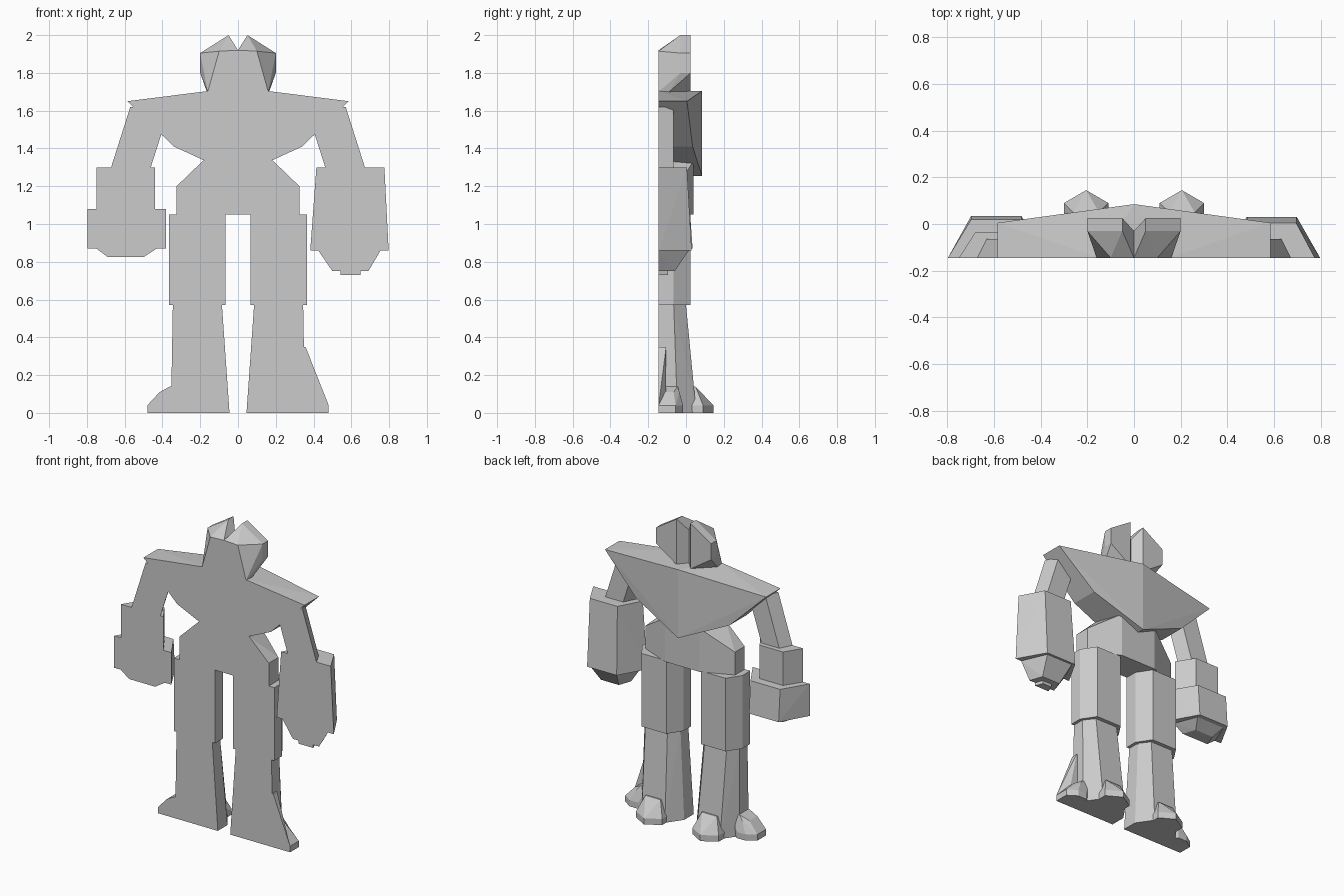
import bpy
import bmesh

cube = bpy.data.objects.get("Cube")
if cube:
    bpy.data.objects.remove(cube, do_unlink=True)

FRONT = -0.145  # flat front plane shared by every part
LEFT, RIGHT = 1, -1

grey = bpy.data.materials.new("plain_grey")
grey.use_nodes = True
grey.diffuse_color = (0.6, 0.6, 0.6, 1)
shader = grey.node_tree.nodes["Principled BSDF"]
shader.inputs["Base Color"].default_value = grey.diffuse_color


def ring(z, centre, width, depth, bevel=0.0, flank=0.0):
    """Level section: flat front, straight flanks, then a bevelled back."""
    points = []
    for sign in (LEFT, RIGHT):
        edge = centre + sign * width / 2
        points.append((edge, FRONT, z))
        points.append((edge, FRONT + flank, z))
        points.append((edge - sign * bevel, FRONT + depth, z))
    return points


def solid(name, side, *sections):
    """Faceted solid wrapped around its sections, mirrored by side."""
    bm = bmesh.new()
    for section in sections:
        for x, y, z in section:
            bm.verts.new((side * x, y, z))
    bmesh.ops.remove_doubles(bm, verts=bm.verts, dist=0.001)
    hull = bmesh.ops.convex_hull(bm, input=bm.verts)
    loose = set(hull["geom_interior"] + hull["geom_unused"])
    spare = [item for item in loose if isinstance(item, bmesh.types.BMVert)]
    bmesh.ops.delete(bm, geom=spare, context="VERTS")
    bmesh.ops.dissolve_limit(bm, angle_limit=0.01, verts=bm.verts, edges=bm.edges)
    bmesh.ops.recalc_face_normals(bm, faces=bm.faces)
    mesh = bpy.data.meshes.new(name)
    bm.to_mesh(mesh)
    bm.free()
    mesh.materials.append(grey)
    part = bpy.data.objects.new(name, mesh)
    bpy.context.collection.objects.link(part)


def block(name, side, low, high, **shape):
    """Solid with the same section at both ends."""
    solid(name, side, ring(z=low, **shape), ring(z=high, **shape))


# Wide chest with a ridge down the back
solid("chest", LEFT,
      ring(z=1.255, centre=0, width=0, depth=0.23),
      ring(z=1.41, centre=0, width=0.68, depth=0.18),
      ring(z=1.65, centre=0, width=1.17, depth=0.15),
      ring(z=1.705, centre=0, width=0.3, depth=0.23, bevel=0.15))

# Pelvis narrowing to the waist
hips = dict(centre=0, width=0.65, depth=0.185, bevel=0.2, flank=0.1)
solid("pelvis", LEFT,
      ring(z=1.05, **hips),
      ring(z=1.2, **hips),
      ring(z=1.335, centre=0, width=0.37, depth=0.185, bevel=0.06))

for label, side in (("left_", LEFT), ("right_", RIGHT)):
    # Head half with a pointed crest, parted in the middle
    face = [(x, FRONT, z) for x, z in ((0, 1.7), (0.16, 1.7), (0.1, 1.915), (0, 1.92))]
    parting = [(0, -0.03, z) for z in (1.7, 1.92)]
    jaw = [(0.165, -0.09, 1.7), (0.05, 0.025, 1.7)]
    temple = [(0.2, y, z) for y in (-0.03, 0.025) for z in (1.8, 1.905)]
    crest = [(0.05, y, 2) for y in (-0.03, 0.025)]
    solid(label + "head_half", side, face, parting, jaw, temple, crest)

    # Slanted upper arm
    solid(label + "upper_arm", side,
          ring(z=1.29, centre=0.57, width=0.21, depth=0.08, bevel=0.04),
          ring(z=1.62, centre=0.465, width=0.21, depth=0.08, bevel=0.04))

    # Thigh
    block(label + "thigh", side, low=0.57, high=1.05,
          centre=0.215, width=0.3, depth=0.17, bevel=0.06, flank=0.08)

    # Shin widening towards the ground
    solid(label + "shin", side,
          ring(z=0, centre=0.2, width=0.31, depth=0.2, bevel=0.07, flank=0.1),
          ring(z=0.57, centre=0.215, width=0.26, depth=0.145, bevel=0.05, flank=0.08))

    # Heel spur ending in a point
    spur = dict(centre=0.205, width=0.19, depth=0.29, bevel=0.095, flank=0.235)
    solid(label + "heel", side,
          ring(z=0, **spur),
          ring(z=0.04, **spur),
          ring(z=0.14, centre=0.205, width=0.11, depth=0.195))

    # Outer toe
    toe = dict(centre=0.39, width=0.18, depth=0.13, bevel=0.06, flank=0.09)
    solid(label + "toe", side,
          ring(z=0, **toe),
          ring(z=0.04, **toe),
          ring(z=0.11, centre=0.36, width=0.11, depth=0.11, bevel=0.03, flank=0.08),
          ring(z=0.14, centre=0.33, width=0.06, depth=0.1))

# Thin fin running from the left shin to the toe
solid("left_ankle_fin", LEFT,
      ring(z=0.04, centre=0.39, width=0.18, depth=0.04, bevel=0.06),
      ring(z=0.35, centre=0.33, width=0.055, depth=0.04))

# Right forearm, fist and fingers
block("right_forearm", RIGHT, low=1.08, high=1.3,
      centre=0.595, width=0.31, depth=0.11, bevel=0.07)
solid("right_fist", RIGHT,
      ring(z=0.87, centre=0.59, width=0.415, depth=0.18, bevel=0.1),
      ring(z=1.08, centre=0.59, width=0.415, depth=0.165, bevel=0.1))
solid("right_fingers", RIGHT,
      ring(z=0.825, centre=0.595, width=0.19, depth=0.085, bevel=0.03),
      ring(z=0.87, centre=0.59, width=0.32, depth=0.15, bevel=0.06))

# Heavy left forearm with a tapered tip and small nozzle
solid("left_forearm", LEFT,
      ring(z=0.86, centre=0.59, width=0.415, depth=0.175, bevel=0.1),
      ring(z=1.3, centre=0.595, width=0.36, depth=0.15, bevel=0.08))
solid("left_forearm_tip", LEFT,
      ring(z=0.75, centre=0.595, width=0.19, depth=0.085, bevel=0.03),
      ring(z=0.86, centre=0.59, width=0.33, depth=0.16, bevel=0.07))
block("left_nozzle", LEFT, low=0.73, high=0.76,
      centre=0.595, width=0.105, depth=0.05, bevel=0.02)
